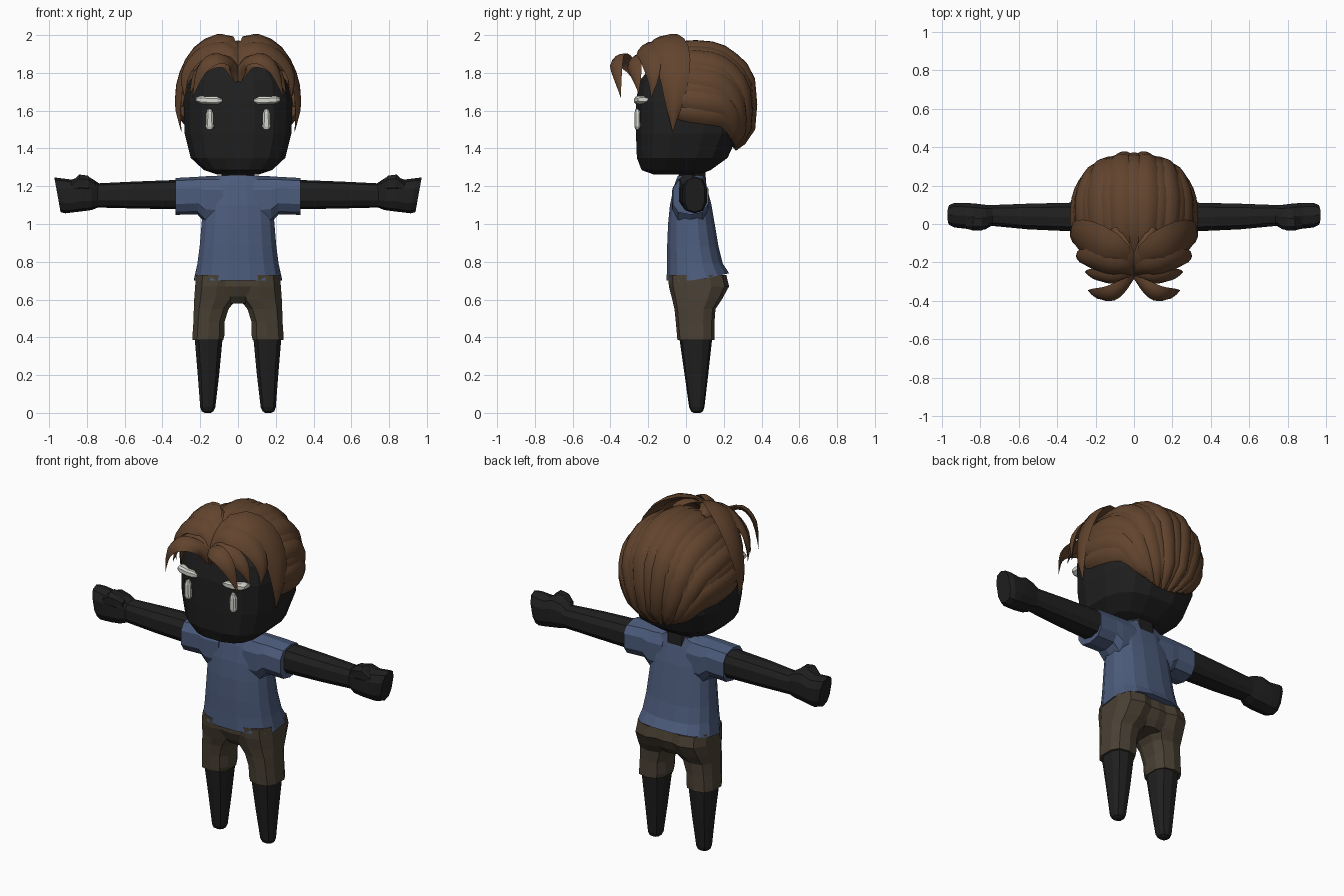
import bpy, bmesh, math
from mathutils import Vector

if "Cube" in bpy.data.objects:
    bpy.data.objects.remove(bpy.data.objects["Cube"])


def material(name, rgb):
    m = bpy.data.materials.new(name)
    m.diffuse_color = (*rgb, 1)
    m.use_nodes = True
    m.node_tree.nodes["Principled BSDF"].inputs["Base Color"].default_value = m.diffuse_color
    return m


SKIN = material("black_skin", (0.014, 0.014, 0.014))
HAIR = material("brown_hair", (0.122, 0.058, 0.027))
SHIRT = material("blue_cloth", (0.073, 0.106, 0.2))
SHORTS = material("olive_brown_cloth", (0.068, 0.052, 0.034))
EYE = material("pale_grey", (0.68, 0.68, 0.63))


def finish(name, bm, mat, mirror=False, smooth=None):
    bmesh.ops.remove_doubles(bm, verts=bm.verts, dist=0.0005)
    bmesh.ops.recalc_face_normals(bm, faces=bm.faces)
    me = bpy.data.meshes.new(name)
    bm.to_mesh(me)
    bm.free()
    me.materials.append(mat)
    ob = bpy.data.objects.new(name, me)
    bpy.context.collection.objects.link(ob)
    if smooth:
        bpy.ops.object.select_all(action='DESELECT')
        ob.select_set(True)
        bpy.context.view_layer.objects.active = ob
        bpy.ops.object.shade_smooth_by_angle(angle=math.radians(smooth))
    if mirror:
        ob.modifiers.new("mirror", 'MIRROR')
    return ob


def skin_rings(bm, rings):
    """Bridge closed rings of points and cap both ends."""
    vs = [[bm.verts.new(p) for p in r] for r in rings]
    n = len(vs[0])
    for a, b in zip(vs, vs[1:]):
        for i in range(n):
            bm.faces.new((a[i], a[(i + 1) % n], b[(i + 1) % n], b[i]))
    bm.faces.new(vs[0])
    bm.faces.new(vs[-1])


def loft(name, mat, rings, axis='z', n=12, power=0.75, mirror=False, warp=None, smooth=None):
    """Rounded-box rings: (position, u min, u max, v min, v max)."""
    bm = bmesh.new()
    out = []
    for pos, u0, u1, v0, v1 in rings:
        ring = []
        for i in range(n):
            t = math.tau * (i + 0.5) / n
            c, s = math.cos(t), math.sin(t)
            k = max(abs(math.cos(math.pi / n)) ** power, 0.1)
            u = (u0 + u1) / 2 + (u1 - u0) / 2 * math.copysign(abs(c) ** power, c) / k
            v = (v0 + v1) / 2 + (v1 - v0) / 2 * math.copysign(abs(s) ** power, s) / k
            p = Vector((u, v, pos)) if axis == 'z' else Vector((pos, u, v))
            ring.append(warp(p) if warp else p)
        out.append(ring)
    skin_rings(bm, out)
    return finish(name, bm, mat, mirror, smooth)


def spline(pts, t):
    """Catmull-Rom sample, t from 0 to 1."""
    m = len(pts) - 1
    i = min(int(t * m), m - 1)
    f = t * m - i
    a, b, c, d = (pts[min(max(j, 0), m)] for j in (i - 1, i, i + 1, i + 2))
    return 0.5 * (2 * b + (c - a) * f + (2 * a - 5 * b + 4 * c - d) * f * f
                  + (3 * b - a - 3 * c + d) * f ** 3)


PROFILE = ((-1, 0), (-0.55, 0.75), (0, 1), (0.55, 0.75), (1, 0), (0, -0.5))


def lock(name, pts, widths, height, centre, steps=12, mirror=False):
    """Tapered hair strand with a rounded ridge facing away from the centre."""
    pts = [Vector(p) for p in pts]
    ws = [Vector((w, 0, 0)) for w in widths]
    rings = []
    for k in range(steps + 1):
        t = k / steps
        p = spline(pts, t)
        tan = (spline(pts, min(t + 0.01, 1)) - spline(pts, max(t - 0.01, 0))).normalized()
        side = tan.cross(p - Vector(centre)).normalized()
        up = side.cross(tan).normalized()
        w = max(spline(ws, t).x, 0.002)
        h = height * min(1, w / 0.04)
        rings.append([p + side * w * a + up * h * b for a, b in PROFILE])
    bm = bmesh.new()
    skin_rings(bm, rings)
    return finish(name, bm, HAIR, mirror, 40)


# Head and neck
loft("head", SKIN, [(1.262, -.11, .11, -.17, .07), (1.285, -.18, .18, -.235, .13),
                    (1.35, -.25, .25, -.26, .22), (1.48, -.283, .283, -.265, .28),
                    (1.65, -.288, .288, -.265, .29), (1.76, -.268, .268, -.245, .27),
                    (1.86, -.18, .18, -.16, .19)], n=16, power=0.72)
loft("neck", SKIN, [(1.18, -.09, .09, -.04, .11), (1.3, -.085, .085, -.035, .1)], n=8)

# Eyes: a horizontal bar over a vertical bar
loft("eye_bar", EYE, [(.085, -.267, -.257, 1.645, 1.66), (.11, -.274, -.24, 1.634, 1.674),
                      (.15, -.274, -.24, 1.634, 1.674), (.2, -.268, -.21, 1.637, 1.678),
                      (.222, -.255, -.2, 1.648, 1.67)], axis='x', n=8, mirror=True)
loft("eye_streak", EYE, [(1.5, .137, .163, -.268, -.25), (1.515, .128, .171, -.273, -.24),
                         (1.585, .131, .169, -.273, -.24), (1.61, .14, .16, -.268, -.25)],
     n=8, mirror=True)


# Shirt with the hem rising to the back
def hem(p):
    if p.z < 0.72:
        p.z += 0.22 * max(p.y - 0.05, 0)
    return p


loft("shirt_body", SHIRT, [(.70, -.232, .232, -.103, .228), (.79, -.215, .215, -.1, .195),
                           (.88, -.203, .203, -.1, .172), (1.0, -.193, .193, -.095, .152),
                           (1.1, -.185, .185, -.085, .135), (1.19, -.18, .18, -.066, .112),
                           (1.235, -.16, .16, -.052, .1), (1.257, -.1, .1, -.042, .1)],
     n=16, power=0.8, warp=hem)
loft("sleeve", SHIRT, [(.08, -.07, .115, 1.0, 1.252), (.175, -.073, .118, 1.01, 1.248),
                       (.215, -.07, .115, 1.055, 1.246), (.33, -.07, .118, 1.052, 1.24)],
     axis='x', n=10, mirror=True)


# Arms and mitten hands
def slant(p):
    if p.x > 0.9:
        p.x += 0.18 * (p.z - 1.15)
    return p


loft("arm", SKIN, [(.28, -.04, .112, 1.08, 1.232), (.55, -.028, .106, 1.085, 1.222),
                   (.76, -.008, .098, 1.09, 1.212)], axis='x', n=10, mirror=True)
loft("hand", SKIN, [(.735, -.005, .095, 1.092, 1.212), (.775, -.028, .1, 1.077, 1.238),
                    (.83, -.032, .107, 1.07, 1.25), (.88, -.024, .11, 1.064, 1.232),
                    (.93, -.018, .11, 1.06, 1.24), (.955, -.005, .098, 1.066, 1.243)],
     axis='x', n=10, mirror=True, warp=slant)
loft("thumb", SKIN, [(.755, -.015, .04, 1.18, 1.222), (.795, -.034, .05, 1.17, 1.256),
                     (.84, -.034, .05, 1.17, 1.262), (.885, -.02, .035, 1.17, 1.215)],
     axis='x', n=8, mirror=True)

# Shorts: recessed hips between two flared legs
loft("shorts_hips", SHORTS, [(.73, -.2, .2, -.085, .2), (.67, -.2, .2, -.084, .214),
                             (.615, -.15, .15, -.06, .19), (.58, -.08, .08, -.03, .165)],
     n=14, power=0.8)
loft("shorts_leg", SHORTS, [(.73, -.01, .222, -.088, .208), (.67, -.005, .227, -.085, .222),
                            (.6, .01, .232, -.068, .185), (.55, .05, .234, -.057, .152),
                            (.48, .072, .236, -.05, .147), (.41, .072, .241, -.044, .147),
                            (.385, .078, .242, -.042, .147)],
     n=10, mirror=True)

# Tapered legs
loft("leg", SKIN, [(.42, .08, .232, -.032, .138), (.38, .083, .228, -.03, .134),
                   (.2, .1, .213, -.005, .115), (.03, .12, .2, .018, .096),
                   (.008, .13, .192, .028, .088), (0, .145, .177, .042, .074)],
     n=10, mirror=True)

# Swept back hair: arcs from the crown line over the back to the nape
CENTRE = Vector((0, .05, 1.64))


def sweep(s, t, scale=1.0):
    th = s * 1.7
    sn, cs = math.sin(th), math.cos(th)
    d = spline([Vector((sn, -.35 - .4 * max(cs, 0), cs)).normalized(),
                Vector((sn * .95, .55, cs * .85 - .15)).normalized(),
                Vector((.52 * s, .74, -.88 + .16 * s * s)).normalized()], t).normalized()
    return CENTRE + Vector((d.x * .308, d.y * .322, d.z * .318)) * scale


bm = bmesh.new()
grid = [[bm.verts.new(sweep(-1.03 + 2.06 * i / 24, j / 12, .985)) for j in range(13)]
        for i in range(25)]
for i in range(24):
    for j in range(12):
        bm.faces.new((grid[i][j], grid[i + 1][j], grid[i + 1][j + 1], grid[i][j + 1]))
cap = finish("hair_cap", bm, HAIR, smooth=40)
cap.modifiers.new("thickness", 'SOLIDIFY').thickness = 0.015

STRANDS = 17
for i in range(STRANDS):
    s = -1 + 2 * i / (STRANDS - 1)
    lift = 0.99 + 0.03 * (i % 2)
    lock("back_strand_%d" % i, [sweep(s, t / 6, lift) for t in range(7)],
         [.045, .055, .06, .058, .052, .042, .01], .022, CENTRE)

# Parted fringe, mirrored left and right
CROWN = (0, 0, 1.6)
lock("crown_lock", [(.015, -.27, 1.79), (.035, -.22, 1.9), (.07, -.13, 1.955), (.1, -.02, 1.95)],
     [.03, .055, .06, .02], .022, CROWN, mirror=True)
lock("side_lock", [(.02, -.23, 1.88), (.1, -.14, 1.97), (.215, -.08, 1.92), (.293, -.06, 1.78),
                   (.312, -.065, 1.63), (.3, -.07, 1.49)],
     [.03, .085, .095, .08, .045, 0], .022, CROWN, mirror=True)
lock("temple_lock", [(0, -.255, 1.82), (.06, -.225, 1.92), (.16, -.195, 1.92), (.245, -.18, 1.85),
                     (.283, -.175, 1.76), (.28, -.185, 1.67)],
     [.03, .06, .068, .055, .032, 0], .022, CROWN, mirror=True)
lock("forehead_lock", [(0, -.265, 1.77), (.055, -.275, 1.855), (.14, -.275, 1.855),
                       (.215, -.262, 1.79), (.255, -.25, 1.69)],
     [.025, .046, .048, .036, 0], .02, CROWN, mirror=True)
lock("front_curl", [(0, -.265, 1.76), (.04, -.31, 1.85), (.12, -.36, 1.875), (.195, -.365, 1.81),
                    (.24, -.345, 1.67)], [.02, .04, .05, .038, 0], .018,
     (0, -.1, 1.6), mirror=True)
